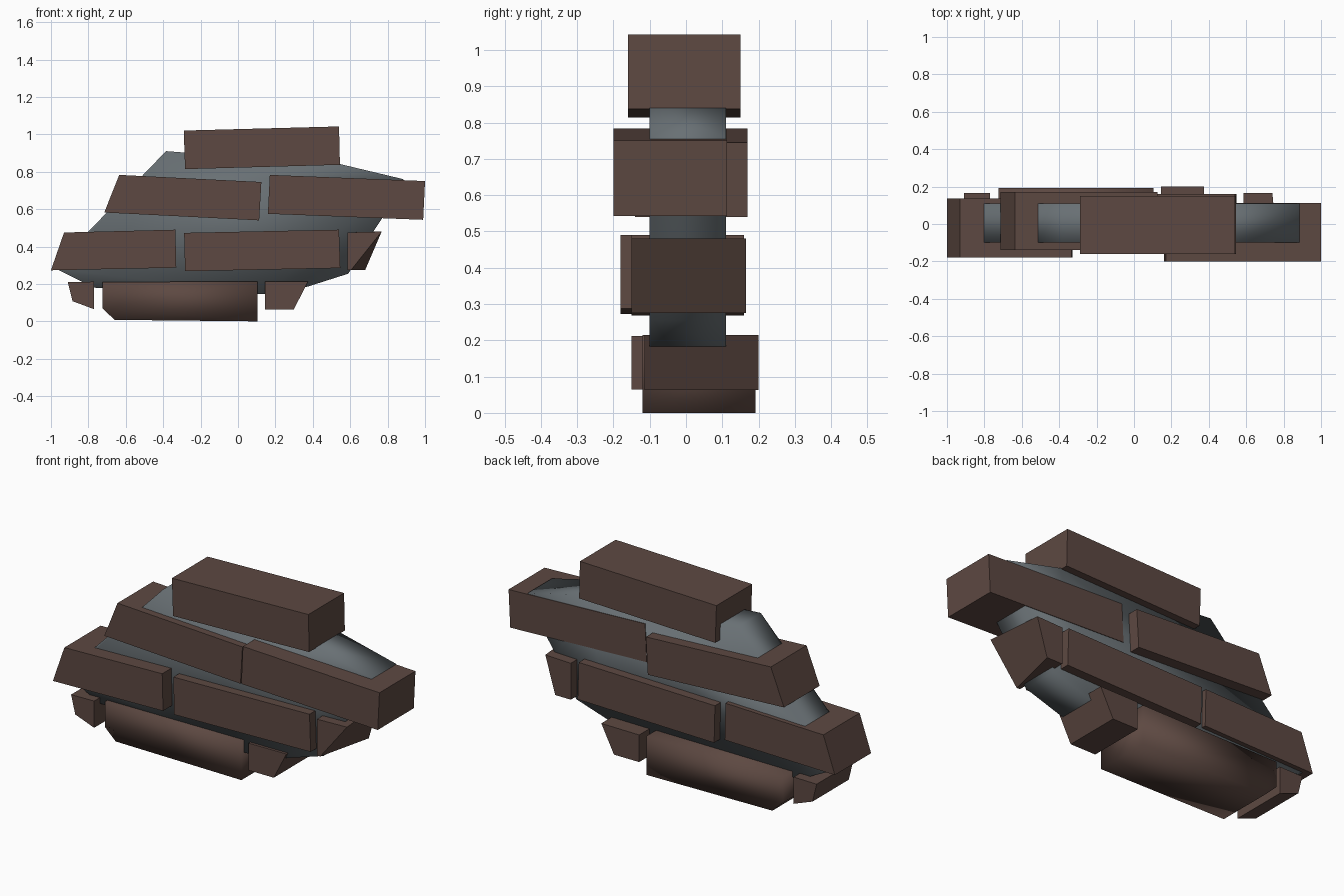
import bpy, bmesh


def material(name, rgb):
    m = bpy.data.materials.new(name)
    m.diffuse_color = (*rgb, 1)
    return m


brown = material("brown brick", (0.11, 0.066, 0.054))
grey = material("grey mortar", (0.14, 0.162, 0.175))


def slab(name, profile, y0, y1, mat, back=None, smooth=False):
    """Extrude an x/z profile from y0 to y1; back optionally differs."""
    bm = bmesh.new()
    f = [bm.verts.new((x, y0, z)) for x, z in profile]
    b = [bm.verts.new((x, y1, z)) for x, z in (back or profile)]
    n = len(f)
    bm.faces.new(f)
    bm.faces.new(b[::-1])
    for i in range(n):
        j = (i + 1) % n
        bm.faces.new((f[i], b[i], b[j], f[j]))
    bmesh.ops.recalc_face_normals(bm, faces=bm.faces)
    for face in bm.faces:
        face.smooth = smooth
    me = bpy.data.meshes.new(name)
    bm.to_mesh(me)
    bm.free()
    me.materials.append(mat)
    ob = bpy.data.objects.new(name, me)
    bpy.context.collection.objects.link(ob)
    return ob


# Mortar core running through all rows
slab("mortar_core", [
    (-0.385, 0.91), (0.55, 0.84), (0.885, 0.76), (0.77, 0.55), (0.71, 0.46),
    (0.59, 0.255), (0.37, 0.185), (0.14, 0.145), (-0.77, 0.18),
    (-0.97, 0.28), (-0.80, 0.48), (-0.52, 0.77)], -0.10, 0.11, grey, smooth=True)

# Top row
slab("top_brick", [(-0.29, 1.02), (0.54, 1.042), (0.545, 0.837), (-0.283, 0.814)],
     -0.16, 0.15, brown)

# Upper row
slab("upper_left_brick", [(-0.635, 0.783), (0.125, 0.745), (0.113, 0.54), (-0.715, 0.582)],
     -0.14, 0.17, brown)
slab("upper_right_brick", [(0.17, 0.783), (1.0, 0.75), (0.99, 0.543), (0.16, 0.575)],
     -0.20, 0.113, brown)

# Lower row, the right one broken off at a slant
slab("lower_left_brick", [(-0.93, 0.475), (-0.335, 0.49), (-0.33, 0.287), (-1.0, 0.273)],
     -0.18, 0.135, brown)
slab("lower_middle_brick", [(-0.288, 0.473), (0.54, 0.49), (0.547, 0.285), (-0.283, 0.268)],
     -0.15, 0.16, brown)
slab("lower_right_broken_brick", [(0.585, 0.475), (0.768, 0.48), (0.605, 0.275), (0.585, 0.275)],
     -0.15, 0.165, brown,
     back=[(0.585, 0.475), (0.74, 0.48), (0.68, 0.275), (0.585, 0.275)])

# Bottom row
slab("bottom_left_broken_brick", [(-0.91, 0.21), (-0.77, 0.212), (-0.77, 0.065), (-0.885, 0.108)],
     -0.15, 0.165, brown)
slab("bottom_middle_brick", [(-0.725, 0.21), (0.105, 0.214), (0.105, 0.0), (-0.66, 0.008),
                             (-0.725, 0.07)], -0.12, 0.192, brown, smooth=True)
slab("bottom_right_broken_brick", [(0.145, 0.212), (0.375, 0.214), (0.298, 0.063), (0.145, 0.063)],
     -0.115, 0.20, brown)
